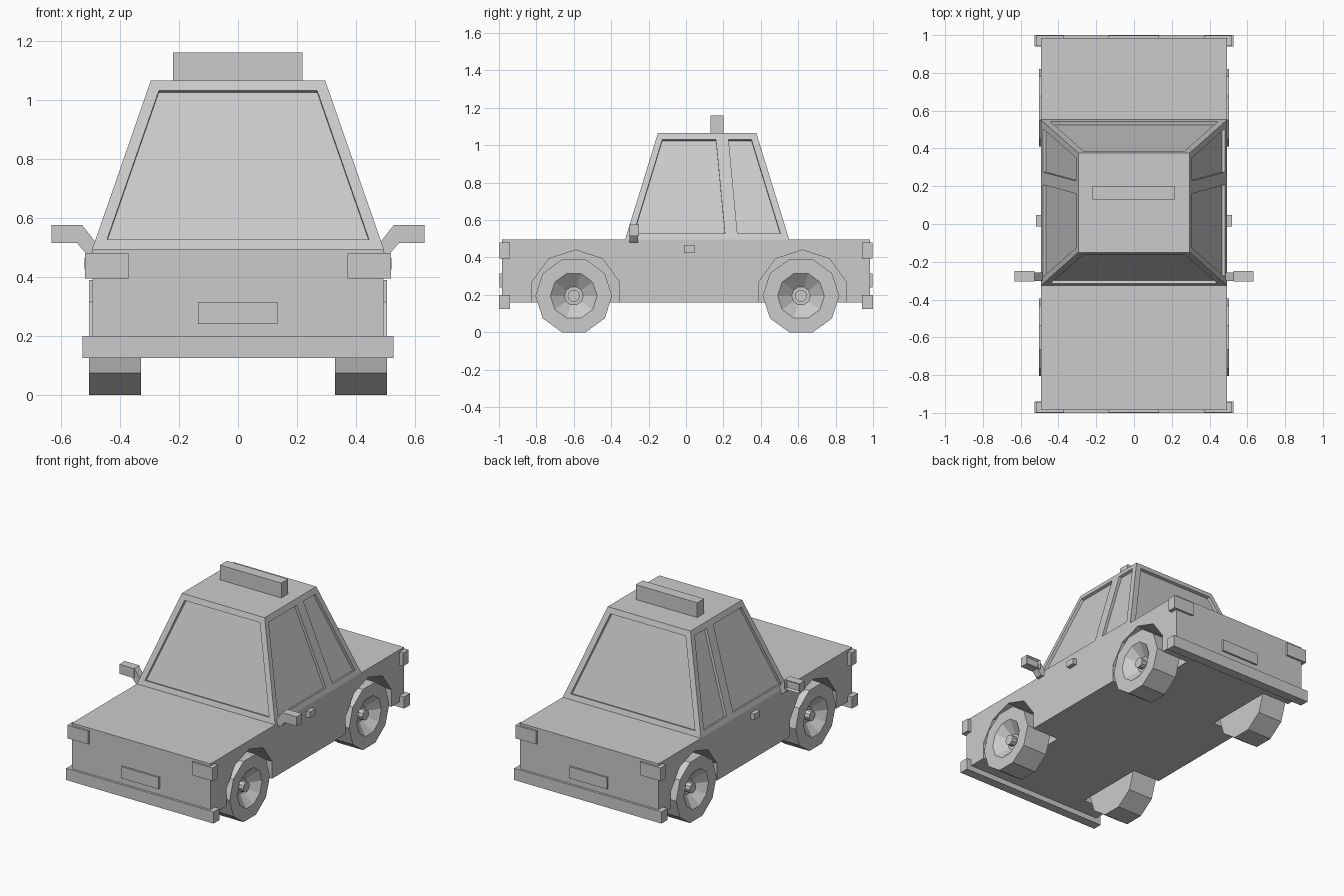
import bpy, bmesh, math
from mathutils import Vector

cube = bpy.data.objects.get("Cube")
if cube:
    bpy.data.objects.remove(cube, do_unlink=True)

grey = bpy.data.materials.new("plain grey")
grey.use_nodes = True
grey.diffuse_color = (0.6, 0.6, 0.6, 1)
grey.node_tree.nodes["Principled BSDF"].inputs["Base Color"].default_value = (0.6, 0.6, 0.6, 1)


def finish(name, bm):
    bmesh.ops.recalc_face_normals(bm, faces=bm.faces)
    mesh = bpy.data.meshes.new(name)
    bm.to_mesh(mesh)
    bm.free()
    mesh.materials.append(grey)
    obj = bpy.data.objects.new(name, mesh)
    bpy.context.collection.objects.link(obj)
    return obj


def loft(bm, lower, upper):
    """Closed solid between two outlines with equal point counts."""
    a = [bm.verts.new(p) for p in lower]
    b = [bm.verts.new(p) for p in upper]
    bm.faces.new(a)
    bm.faces.new(b)
    for i in range(len(a)):
        j = (i + 1) % len(a)
        bm.faces.new((a[i], a[j], b[j], b[i]))


def rect(x0, x1, y0, y1, z):
    return [(x0, y0, z), (x1, y0, z), (x1, y1, z), (x0, y1, z)]


def box(name, x, y, z):
    bm = bmesh.new()
    loft(bm, rect(*x, *y, z[0]), rect(*x, *y, z[1]))
    return finish(name, bm)


def carve(target, cutter):
    mod = target.modifiers.new("carve", "BOOLEAN")
    mod.operation = "DIFFERENCE"
    mod.solver = "EXACT"
    mod.object = cutter
    bpy.context.view_layer.update()
    deps = bpy.context.evaluated_depsgraph_get()
    mesh = bpy.data.meshes.new_from_object(target.evaluated_get(deps))
    target.modifiers.clear()
    target.data = mesh
    bpy.data.objects.remove(cutter, do_unlink=True)


def mirrored(s, a, b):
    return tuple(sorted((s * a, s * b)))


SIDES = (("left", 1), ("right", -1))
ENDS = (("front", -1), ("rear", 1))

# Lower body with ten-sided wheel arches
body = box("body", (-0.493, 0.493), (-0.985, 0.985), (0.16, 0.495))
bm = bmesh.new()
for _, s in SIDES:
    for cy in (-0.59, 0.623):
        ring = [(cy + 0.245 * math.sin(k * math.tau / 10), 0.195 + 0.245 * math.cos(k * math.tau / 10))
                for k in range(10)]
        loft(bm, [(s * 0.3, y, z) for y, z in ring], [(s * 0.6, y, z) for y, z in ring])
arches = finish("arch_cutter", bm)
arches.hide_render = True
carve(body, arches)

# Tapered cabin
BASE, TOP = 0.495, 1.065
bm = bmesh.new()
loft(bm, rect(-0.493, 0.493, -0.326, 0.552, BASE), rect(-0.295, 0.295, -0.15, 0.376, TOP))
cabin = finish("cabin", bm)


def on_wall(start, end, z):
    return start + (end - start) * (z - BASE) / (TOP - BASE)


# Recessed windows in all four cabin walls
bm = bmesh.new()
LOW, HIGH = 0.527, 1.03


def window(points, outward):
    pts = [Vector(p) for p in points]
    n = (pts[1] - pts[0]).cross(pts[2] - pts[0]).normalized()
    if n.dot(Vector(outward)) < 0:
        n = -n
    loft(bm, [p - n * 0.018 for p in pts], [p + n * 0.04 for p in pts])


for ya, yb, d in ((-0.326, -0.15, -1), (0.552, 0.376, 1)):
    window([(x, on_wall(ya, yb, z), z) for x, z in
            ((-0.443, LOW), (0.443, LOW), (0.268, HIGH), (-0.268, HIGH))], (0, d, 0))
for _, s in SIDES:
    for low0, low1, high1, high0 in ((-0.28, 0.208, 0.16, -0.127), (0.275, 0.505, 0.35, 0.228)):
        window([(s * on_wall(0.493, 0.295, z), y, z) for y, z in
                ((low0, LOW), (low1, LOW), (high1, HIGH), (high0, HIGH))], (s, 0, 0))
panes = finish("window_cutter", bm)
panes.hide_render = True
carve(cabin, panes)

# Roof sign
box("roof_sign", (-0.22, 0.218), (0.13, 0.2), (1.06, 1.16))


# Ten-sided wheels with dished rims and hubs
def wheel(name, s, cy):
    bm = bmesh.new()
    rings = []
    for x, r in ((0.328, 0.205), (0.504, 0.205), (0.504, 0.125), (0.445, 0.05), (0.445, 0.033), (0.48, 0.033)):
        rings.append([bm.verts.new((s * x, cy + r * math.cos(k * math.tau / 10),
                                    0.195 + r * math.sin(k * math.tau / 10))) for k in range(10)])
    bm.faces.new(rings[0])
    bm.faces.new(rings[-1])
    for a, b in zip(rings, rings[1:]):
        for i in range(10):
            j = (i + 1) % 10
            bm.faces.new((a[i], a[j], b[j], b[i]))
    finish(name, bm)


for side, s in SIDES:
    wheel("front_wheel_" + side, s, -0.6)
    wheel("rear_wheel_" + side, s, 0.615)

    # Door handle
    box("door_handle_" + side, mirrored(s, 0.48, 0.52), (-0.012, 0.047), (0.425, 0.464))

    # Side mirror: slanted arm and a head with a recessed rear face
    bm = bmesh.new()
    arm = ((0.48, 0.515), (0.495, 0.48), (0.515, 0.48), (0.545, 0.515), (0.527, 0.575))
    loft(bm, [(s * x, -0.303, z) for x, z in arm], [(s * x, -0.257, z) for x, z in arm])
    finish("mirror_arm_" + side, bm)
    bm = bmesh.new()
    x = mirrored(s, 0.527, 0.632)
    loft(bm, rect(*x, -0.305, -0.25, 0.515), rect(*x, -0.305, -0.25, 0.576))
    bm.faces.ensure_lookup_table()
    back = max(bm.faces, key=lambda f: f.calc_center_median().y)
    bmesh.ops.recalc_face_normals(bm, faces=bm.faces)
    bmesh.ops.inset_region(bm, faces=[back], thickness=0.012, depth=0)
    for v in back.verts:
        v.co.y -= 0.012
    finish("mirror_head_" + side, bm)

# Lamps, bumpers and number plates at both ends
for end, d in ENDS:
    for side, s in SIDES:
        box(f"{end}_lamp_{side}", mirrored(s, 0.37, 0.518), mirrored(d, 0.942, 0.998), (0.395, 0.48))
    box(end + "_bumper", (-0.526, 0.526), mirrored(d, 0.94, 1.0), (0.125, 0.2))
    box(end + "_plate", (-0.135, 0.133), mirrored(d, 0.975, 0.997), (0.24, 0.315))
